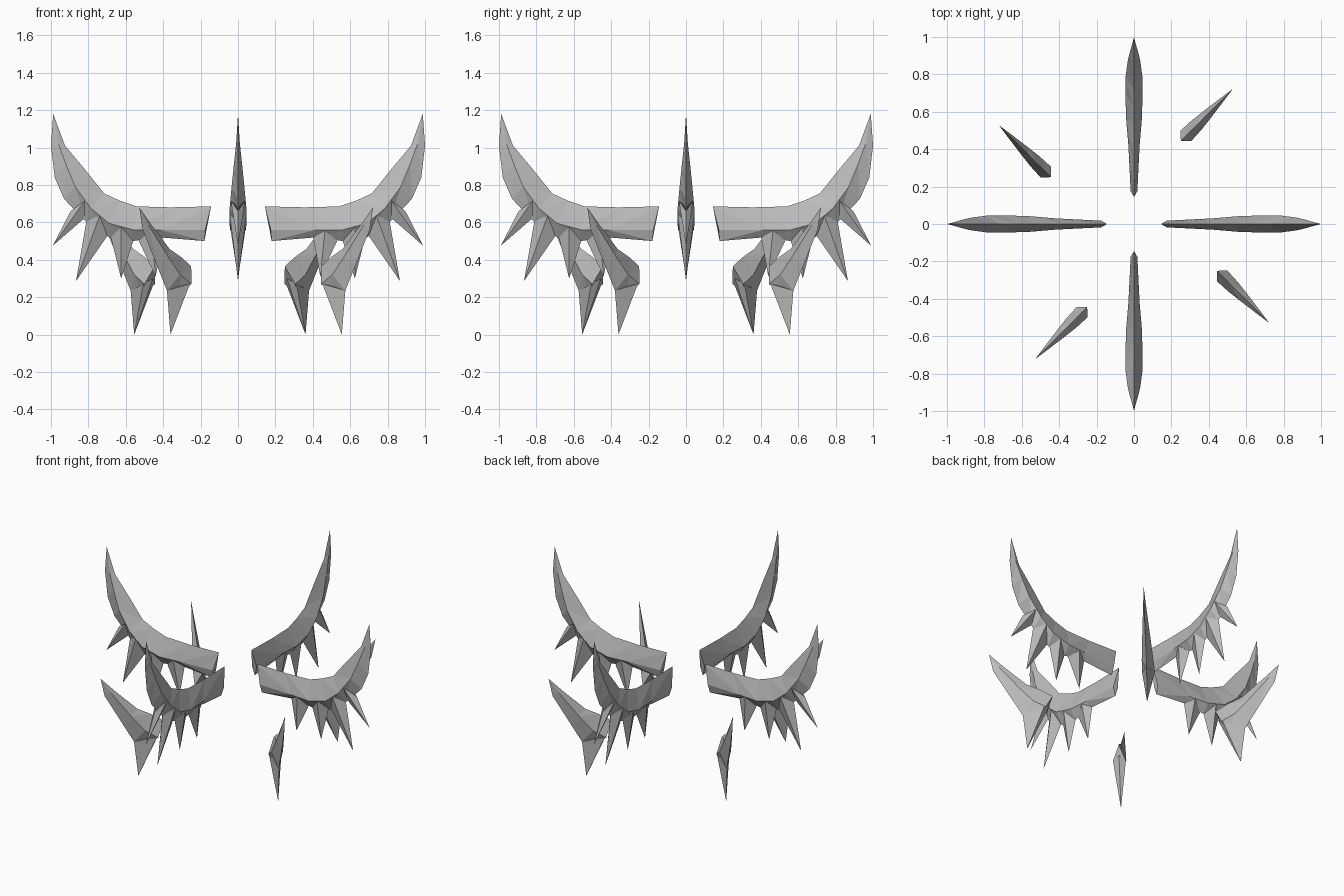
import bpy, bmesh, math
from mathutils import Matrix

if "Cube" in bpy.data.objects:
    bpy.data.objects.remove(bpy.data.objects["Cube"])

stone = bpy.data.materials.new("grey")
stone.diffuse_color = (0.5, 0.5, 0.5, 1)
stone.use_nodes = True
stone.node_tree.nodes["Principled BSDF"].inputs["Base Color"].default_value = stone.diffuse_color


def loft(bm, rings, tip):
    """Kite sections (upper edge, side ridge, half width, lower edge) ending in a point."""
    loops = []
    for (tu, tz), (mu, mz), w, (bu, bz) in rings:
        loops.append([bm.verts.new(c) for c in
                      ((tu, 0, tz), (mu, w, mz), (bu, 0, bz), (mu, -w, mz))])
    end = bm.verts.new((tip[0], 0, tip[1]))
    bm.faces.new(loops[0])
    for a, b in zip(loops, loops[1:]):
        for i in range(4):
            j = (i + 1) % 4
            # triangulated facets, mirrored on both sides
            bm.faces.new((a[i], a[j], b[i]) if i % 2 else (a[i], a[j], b[j]))
            bm.faces.new((a[j], b[j], b[i]) if i % 2 else (a[i], b[j], b[i]))
    for i in range(4):
        bm.faces.new((loops[-1][i], loops[-1][(i + 1) % 4], end))


def spike(bm, a, b, side, w, tip):
    """Four-sided thorn growing from the lower edge."""
    base = [bm.verts.new(c) for c in ((a[0], 0, a[1]), (side[0], w, side[1]),
                                      (b[0], 0, b[1]), (side[0], -w, side[1]))]
    end = bm.verts.new((tip[0], 0, tip[1]))
    bm.faces.new(base)
    for i in range(4):
        bm.faces.new((base[i], base[(i + 1) % 4], end))


def place(name, bm, local):
    """Four copies around the vertical axis."""
    bmesh.ops.recalc_face_normals(bm, faces=bm.faces)
    mesh = bpy.data.meshes.new(name)
    bm.to_mesh(mesh)
    bm.free()
    mesh.materials.append(stone)
    for k in range(4):
        ob = bpy.data.objects.new(f"{name}_{k + 1}", mesh)
        ob.matrix_world = Matrix.Rotation(k * math.pi / 2, 4, 'Z') @ local
        bpy.context.collection.objects.link(ob)


# Long curved horn arms
bm = bmesh.new()
loft(bm, [
    ((0.144, 0.685), (0.176, 0.56), 0.018, (0.18, 0.50)),
    ((0.36, 0.68), (0.42, 0.56), 0.030, (0.42, 0.52)),
    ((0.54, 0.685), (0.56, 0.56), 0.042, (0.56, 0.50)),
    ((0.63, 0.715), (0.69, 0.595), 0.046, (0.69, 0.52)),
    ((0.716, 0.755), (0.786, 0.675), 0.045, (0.81, 0.60)),
    ((0.82, 0.885), (0.87, 0.79), 0.034, (0.93, 0.725)),
    ((0.875, 0.95), (0.92, 0.91), 0.022, (0.98, 0.84)),
    ((0.925, 1.01), (0.96, 1.02), 0.010, (1.0, 1.01)),
], (0.988, 1.18))

# Thorns under the arms
spike(bm, (0.40, 0.53), (0.53, 0.50), (0.465, 0.56), 0.032, (0.44, 0.31))
spike(bm, (0.56, 0.50), (0.68, 0.52), (0.625, 0.575), 0.042, (0.625, 0.30))
spike(bm, (0.69, 0.54), (0.81, 0.61), (0.74, 0.635), 0.044, (0.866, 0.286))
spike(bm, (0.80, 0.64), (0.895, 0.66), (0.82, 0.715), 0.038, (0.99, 0.475))
place("horn_arm", bm, Matrix())

# Hanging diagonal claws
r = math.sqrt(2)
bm = bmesh.new()
loft(bm, [
    ((0, 0.365), (0.028 * r, 0.27), 0.040, (0.065 * r, 0.21)),
    ((0.055 * r, 0.415), (0.085 * r, 0.32), 0.036, (0.13 * r, 0.235)),
    ((0.115 * r, 0.457), (0.145 * r, 0.42), 0.026, (0.18 * r, 0.36)),
    ((0.215 * r, 0.59), (0.235 * r, 0.585), 0.009, (0.26 * r, 0.56)),
], (0.278 * r, 0.68))
spike(bm, (0.012 * r, 0.30), (0.13 * r, 0.235), (0.035 * r, 0.27), 0.039,
      (0.111 * r, 0.0))
place("claw", bm, Matrix.Translation((0.444, -0.25, 0))
      @ Matrix.Rotation(-math.pi / 4, 4, 'Z'))
